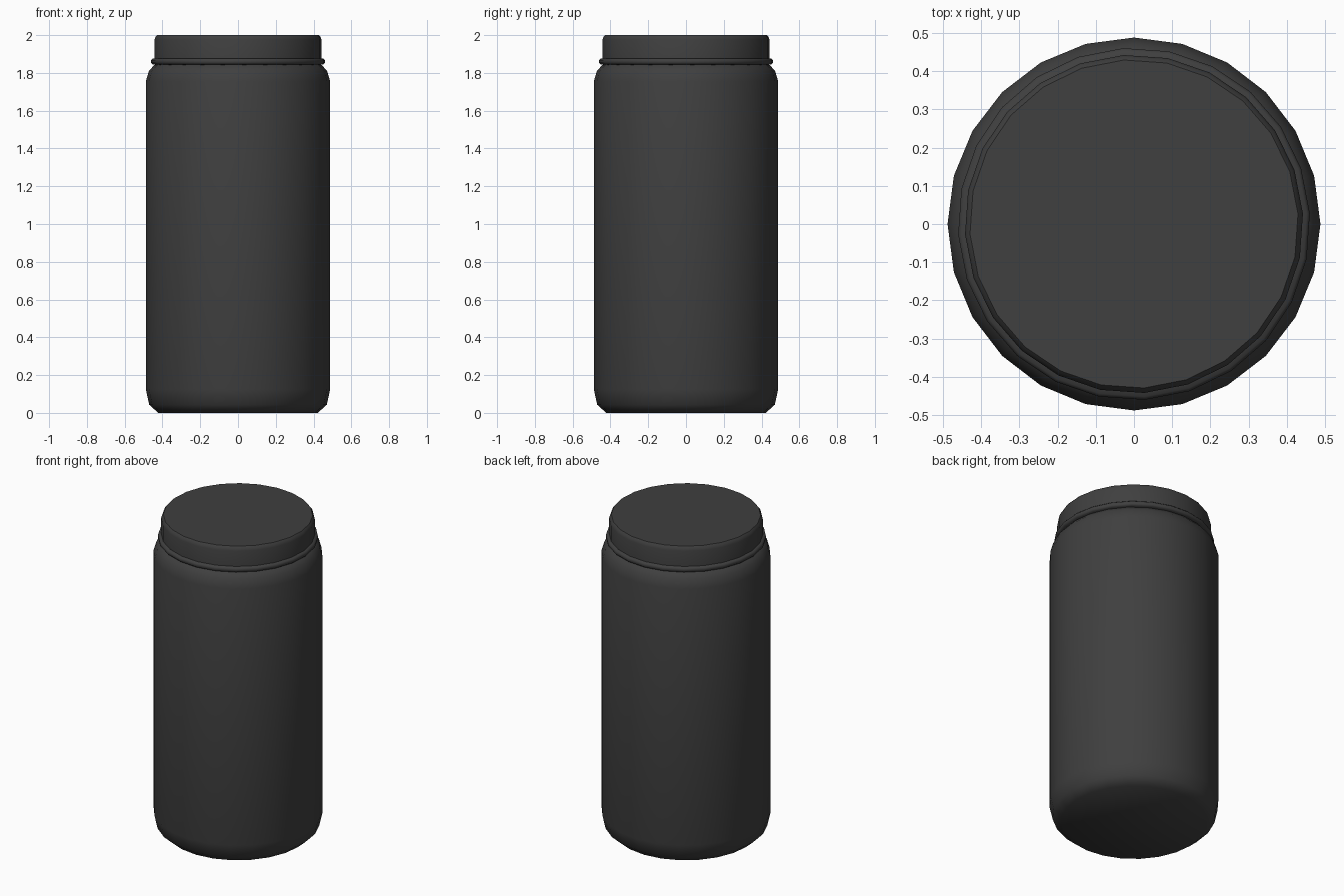
import bpy, bmesh, math

cube = bpy.data.objects.get("Cube")
if cube:
    bpy.data.objects.remove(cube, do_unlink=True)

SIDES = 24

charcoal = bpy.data.materials.new("charcoal plastic")
charcoal.use_nodes = True
colour = (0.05, 0.05, 0.05, 1)
charcoal.diffuse_color = colour
charcoal.node_tree.nodes["Principled BSDF"].inputs["Base Color"].default_value = colour


def lathe(name, profile, turn=0.0, angle=50):
    """Revolve (radius, height) points around z and cap both ends."""
    bm = bmesh.new()
    rings = []
    for r, z in profile:
        rings.append([bm.verts.new((r * math.cos(a), r * math.sin(a), z))
                      for a in (turn + math.tau * i / SIDES for i in range(SIDES))])
    for low, high in zip(rings, rings[1:]):
        for i in range(SIDES):
            j = (i + 1) % SIDES
            bm.faces.new((low[i], low[j], high[j], high[i]))
    bm.faces.new(rings[0][::-1])
    bm.faces.new(rings[-1])
    mesh = bpy.data.meshes.new(name)
    bm.to_mesh(mesh)
    bm.free()
    mesh.materials.append(charcoal)
    obj = bpy.data.objects.new(name, mesh)
    bpy.context.collection.objects.link(obj)
    bpy.ops.object.select_all(action='DESELECT')
    obj.select_set(True)
    bpy.context.view_layer.objects.active = obj
    bpy.ops.object.shade_smooth_by_angle(angle=math.radians(angle))
    return obj


# Jar body with chamfered foot and rounded shoulder
lathe("jar_body", [(0.422, 0), (0.47, 0.043), (0.488, 0.125), (0.488, 1.755),
                   (0.472, 1.81), (0.443, 1.842), (0.42, 1.85)])

# Lid, turned slightly relative to the body, with a rolled bead at its rim
TURN = math.radians(3.5)
lathe("lid_bead", [(0.43, 1.842), (0.453, 1.845), (0.461, 1.853), (0.461, 1.868),
                   (0.453, 1.876), (0.43, 1.879)], TURN, 60)
lathe("lid", [(0.443, 1.85), (0.443, 1.975), (0.438, 1.99), (0.43, 2.0)], TURN)
